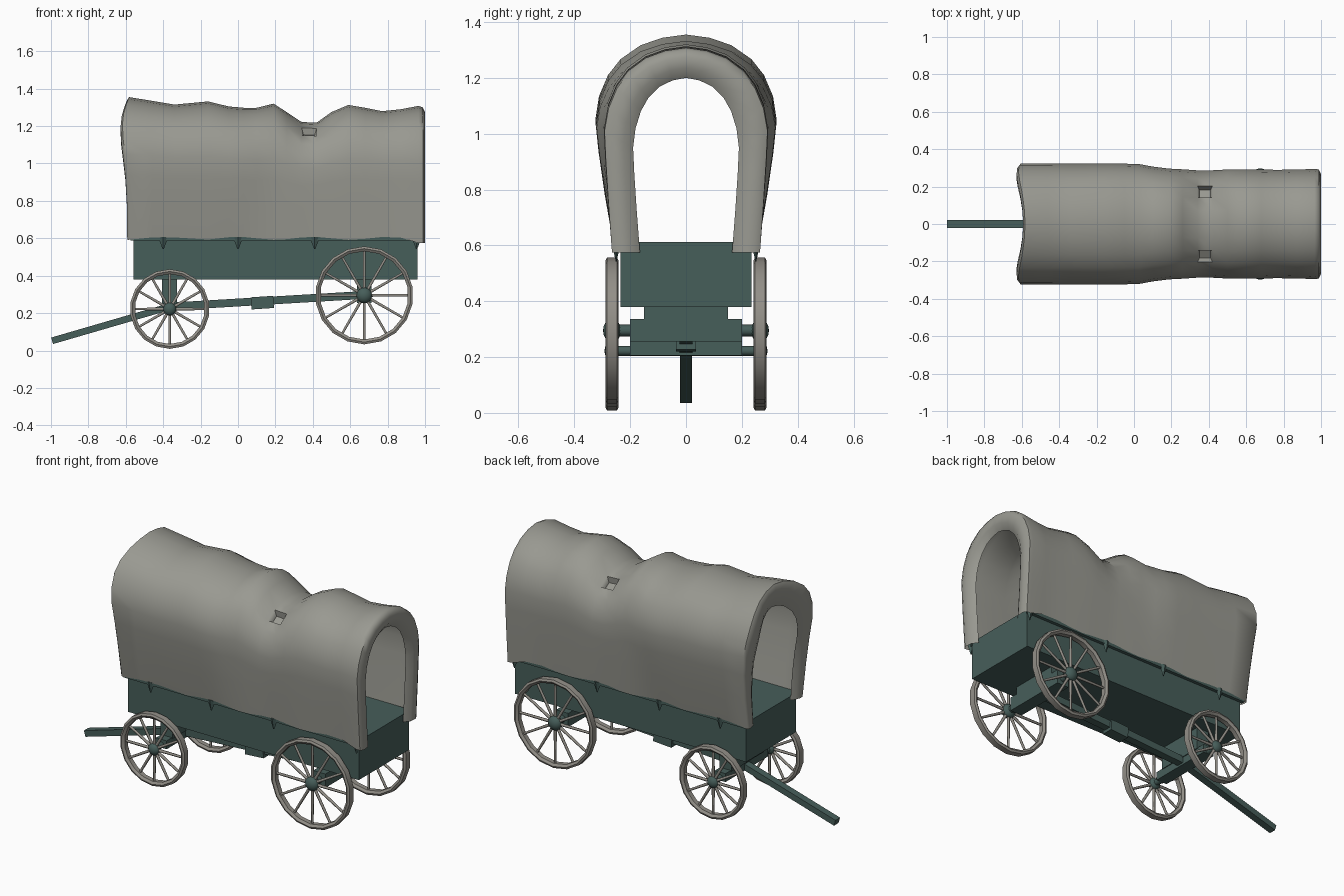
import bpy, bmesh, math
from mathutils import Vector, Matrix

if "Cube" in bpy.data.objects:
    bpy.data.objects.remove(bpy.data.objects["Cube"])


def material(name, rgb):
    m = bpy.data.materials.new(name)
    m.diffuse_color = (*rgb, 1)
    m.use_nodes = True
    m.node_tree.nodes["Principled BSDF"].inputs["Base Color"].default_value = m.diffuse_color
    return m


CANVAS = material("canvas grey", (0.32, 0.32, 0.285))
GREEN = material("dark green paint", (0.062, 0.112, 0.102))
WOOD = material("weathered wood", (0.29, 0.275, 0.245))


def finish(name, bm, mat, smooth=None):
    bmesh.ops.recalc_face_normals(bm, faces=bm.faces)
    me = bpy.data.meshes.new(name)
    bm.to_mesh(me)
    bm.free()
    me.materials.append(mat)
    ob = bpy.data.objects.new(name, me)
    bpy.context.collection.objects.link(ob)
    if smooth:
        bpy.ops.object.select_all(action='DESELECT')
        ob.select_set(True)
        bpy.context.view_layer.objects.active = ob
        bpy.ops.object.shade_smooth_by_angle(angle=math.radians(smooth))
    return ob


def box(name, x0, x1, y0, y1, z0, z1, mat):
    bm = bmesh.new()
    m = Matrix.Translation(((x0 + x1) / 2, (y0 + y1) / 2, (z0 + z1) / 2))
    bmesh.ops.create_cube(bm, size=1, matrix=m @ Matrix.Diagonal((x1 - x0, y1 - y0, z1 - z0, 1)))
    return finish(name, bm, mat)


def beam(name, p, q, width, height, mat):
    p, q = Vector(p), Vector(q)
    rot = (q - p).to_track_quat('X', 'Z').to_matrix().to_4x4()
    bm = bmesh.new()
    bmesh.ops.create_cube(bm, size=1, matrix=Matrix.Translation((p + q) / 2) @ rot
                          @ Matrix.Diagonal(((q - p).length, width, height, 1)))
    return finish(name, bm, mat)


# Canvas cover: half profile as (width fraction, height fraction)
PROFILE = [(.80, 0), (.90, .25), (.965, .45), (1, .6), (.96, .71), (.86, .81),
           (.72, .885), (.50, .95), (.26, .985), (0, 1)]
# Stations: x, half width, bottom half width, top z
STATIONS = [
    (-.565, .20, .175, 1.215), (-.583, .235, .20, 1.255), (-.592, .275, .23, 1.30),
    (-.592, .31, .25, 1.34), (-.582, .325, .258, 1.355),
    (-.46, .325, .258, 1.335), (-.34, .323, .256, 1.315), (-.16, .323, .256, 1.332),
    (-.05, .323, .256, 1.305), (.03, .32, .256, 1.298), (.10, .305, .256, 1.298),
    (.19, .292, .258, 1.32), (.26, .288, .258, 1.275), (.34, .282, .256, 1.222),
    (.42, .282, .256, 1.218), (.50, .287, .258, 1.275), (.59, .288, .258, 1.313),
    (.68, .286, .258, 1.298), (.77, .285, .258, 1.28), (.87, .286, .26, 1.29),
    (.965, .289, .265, 1.308), (.988, .286, .265, 1.30), (1.0, .262, .245, 1.275),
    (.996, .22, .20, 1.235), (.97, .187, .165, 1.20)]

bm = bmesh.new()
rings = []
for x, w, base, top in STATIONS:
    bottom = .60 + .008 * math.cos(x * 15.7) - (.018 if x > .9 else 0)
    half = []
    for f, v in PROFILE:
        y = f * w + (1 - v) ** 2 * (base - .8 * w)
        dx = -.036 * math.sin(math.pi * v ** 3) if x < -.5 else 0
        half.append((x + dx, y, bottom + v * (top - bottom)))
    pts = half + [(a, -b, c) for a, b, c in reversed(half[:-1])]
    rings.append([bm.verts.new(p) for p in pts])
for a, b in zip(rings, rings[1:]):
    for i in range(len(a) - 1):
        bm.faces.new((a[i], a[i + 1], b[i + 1], b[i]))
bmesh.ops.recalc_face_normals(bm, faces=bm.faces)
# Sunken pockets beside the sag in the roof
for side in (1, -1):
    spot = Vector((.38, .18 * side, 1.17))
    face = min(bm.faces, key=lambda f: (f.calc_center_median() - spot).length)
    inward = Vector((0, -.35 * side, -.9)) * .035
    bmesh.ops.inset_region(bm, faces=[face], thickness=.014)
    for v in face.verts:
        v.co += inward
finish("canvas_cover", bm, CANVAS, 50)

# Wagon body with top rails
box("wagon_box", -.56, .96, -.235, .235, .38, .612, GREEN)
for side, label in ((1, "left"), (-1, "right")):
    y = sorted((.232 * side, .254 * side))
    box("top_rail_" + label, -.575, .965, *y, .588, .612, GREEN)
    # Pointed ties hanging below the cover
    bm = bmesh.new()
    for x in (-.40, 0, .41, .955):
        m = Matrix.Translation((x, .25 * side, .575)) @ Matrix.Rotation(math.pi, 4, 'X')
        bmesh.ops.create_cone(bm, cap_ends=True, segments=4, radius1=.028, radius2=.003,
                              depth=.065, matrix=m @ Matrix.Diagonal((1, .55, 1, 1)))
    finish("cover_ties_" + label, bm, GREEN)


# Undercarriage
def cylinder_y(name, x, z, radius, half_len):
    bm = bmesh.new()
    m = Matrix.Translation((x, 0, z)) @ Matrix.Rotation(math.pi / 2, 4, 'X')
    bmesh.ops.create_cone(bm, cap_ends=True, segments=10, radius1=radius, radius2=radius,
                          depth=2 * half_len, matrix=m)
    finish(name, bm, GREEN, 40)


FX, FZ, FR = -.365, .222, .213
RX, RZ, RR = .675, .295, .262
box("front_axle_beam", FX - .035, FX + .035, -.20, .20, .205, .255, GREEN)
box("front_bolster", FX - .04, FX + .04, -.15, .15, .25, .385, GREEN)
box("rear_axle_beam", RX - .04, RX + .04, -.20, .20, .255, .337, GREEN)
box("rear_bolster", RX - .04, RX + .04, -.15, .15, .335, .385, GREEN)
cylinder_y("front_axle", FX, FZ, .018, .262)
cylinder_y("rear_axle", RX, RZ, .021, .262)
beam("reach_pole", (FX, 0, .235), (RX, 0, .297), .045, .042, GREEN)
beam("reach_coupling", (.07, 0, .252), (.19, 0, .260), .07, .065, GREEN)
beam("tongue", (-.994, 0, .052), (FX, 0, .235), .043, .036, GREEN)


# Wheels: faceted rim, twelve spokes, rounded hub
def wheel(label, x, y, z, radius, hub):
    centre = Matrix.Translation((x, y, z))
    bm = bmesh.new()
    n = 18
    section = [(radius, -.018), (radius, .018), (radius - .012, .024),
               (radius - .026, .014), (radius - .026, -.014), (radius - .012, -.024)]
    loops = []
    for i in range(n):
        a = 2 * math.pi * (i + .5) / n
        loops.append([bm.verts.new((x + r * math.cos(a), y + d, z + r * math.sin(a)))
                      for r, d in section])
    for i in range(n):
        p, q = loops[i], loops[(i + 1) % n]
        for j in range(6):
            k = (j + 1) % 6
            bm.faces.new((p[j], p[k], q[k], q[j]))
    finish(label + "_rim", bm, WOOD, 35)

    bm = bmesh.new()
    length = radius - .016
    for i in range(12):
        m = (centre @ Matrix.Rotation(math.pi * i / 6, 4, 'Y')
             @ Matrix.Translation((0, 0, length / 2)))
        bmesh.ops.create_cone(bm, cap_ends=True, segments=6, radius1=.009, radius2=.007,
                              depth=length, matrix=m)
    finish(label + "_spokes", bm, WOOD, 65)

    bm = bmesh.new()
    m = centre @ Matrix.Rotation(math.pi / 2, 4, 'X') @ Matrix.Diagonal((1, 1, .75, 1))
    bmesh.ops.create_uvsphere(bm, u_segments=12, v_segments=8, radius=hub, matrix=m)
    finish(label + "_hub", bm, GREEN, 60)


for side, label in ((1, "left"), (-1, "right")):
    wheel("front_wheel_" + label, FX, .265 * side, FZ, FR, .036)
    wheel("rear_wheel_" + label, RX, .265 * side, RZ, RR, .043)
